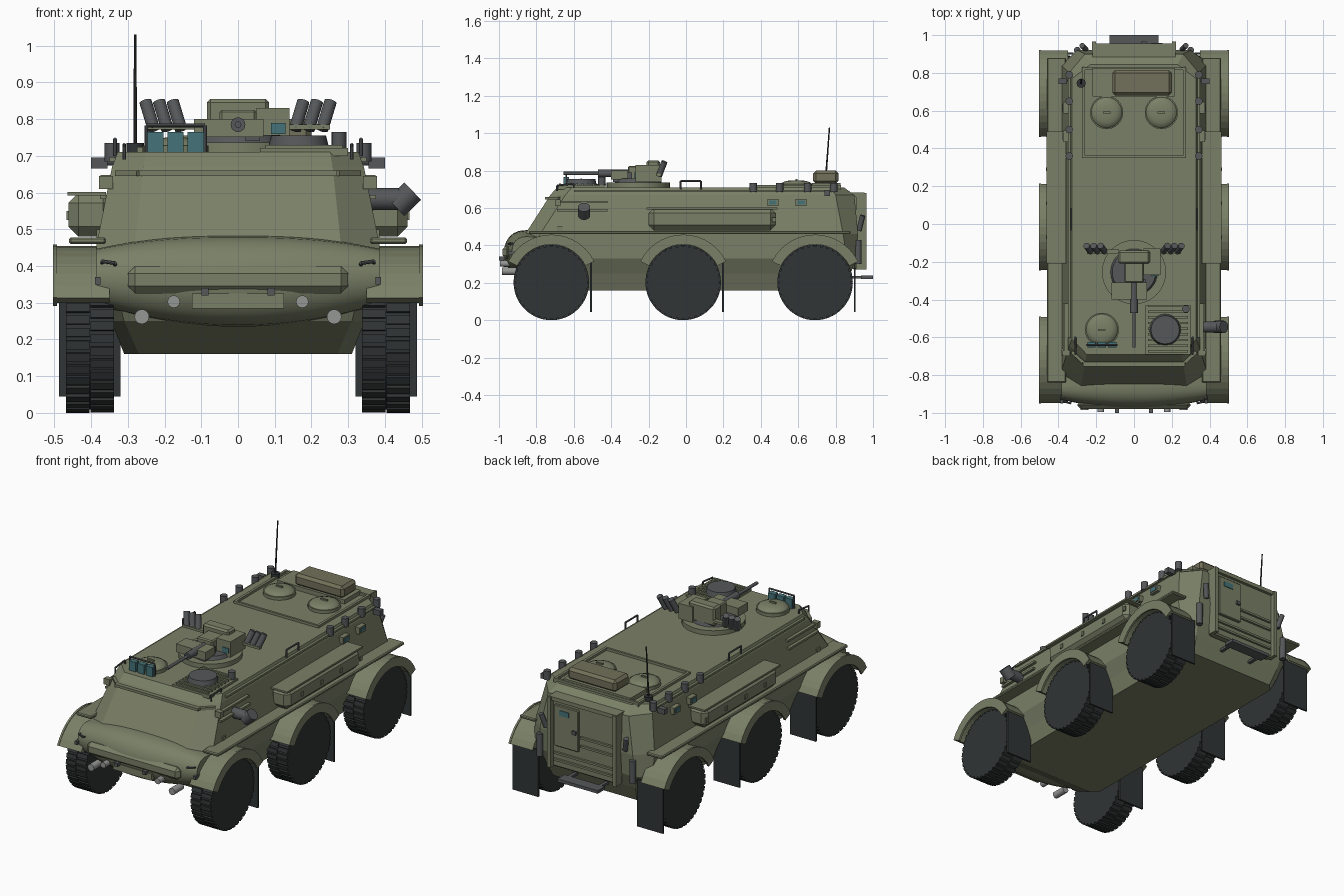
import bpy, bmesh
from math import sin, cos, pi, radians
from mathutils import Vector, Matrix, Euler


def mat(name, c):
    m = bpy.data.materials.new(name)
    m.diffuse_color = (*c, 1)
    return m


OLIVE = mat("olive", (0.195, 0.215, 0.135))
TAN = mat("drab", (0.17, 0.16, 0.10))
RUBBER = mat("rubber", (0.03, 0.035, 0.035))
METAL = mat("metal", (0.09, 0.095, 0.1))
GLASS = mat("glass", (0.06, 0.17, 0.19))
LAMP = mat("lamp", (0.3, 0.31, 0.3))


def finish(name, bm, m, smooth=None, bevel=0):
    bmesh.ops.recalc_face_normals(bm, faces=bm.faces)
    me = bpy.data.meshes.new(name)
    bm.to_mesh(me)
    bm.free()
    ob = bpy.data.objects.new(name, me)
    bpy.context.collection.objects.link(ob)
    me.materials.append(m)
    if smooth:
        bpy.context.view_layer.objects.active = ob
        bpy.ops.object.select_all(action='DESELECT')
        ob.select_set(True)
        bpy.ops.object.shade_smooth_by_angle(angle=radians(smooth))
    if bevel:
        b = ob.modifiers.new("bevel", 'BEVEL')
        b.width = bevel
        b.segments = 1
    return ob


def box(name, x, y, z, m=OLIVE, rot=(0, 0, 0), bevel=0):
    """x, y, z are (min, max) pairs; rot turns the box about its centre"""
    bm = bmesh.new()
    c = [(a[0] + a[1]) / 2 for a in (x, y, z)]
    s = [abs(a[1] - a[0]) for a in (x, y, z)]
    bmesh.ops.create_cube(bm, size=1, matrix=Matrix.LocRotScale(Vector(c), Euler(rot), Vector(s)))
    return finish(name, bm, m, bevel=bevel)


def rod(name, p, q, r, m=METAL, r2=None, n=16):
    p, q = Vector(p), Vector(q)
    bm = bmesh.new()
    M = Matrix.LocRotScale((p + q) / 2, (q - p).to_track_quat('Z', 'Y'), None)
    bmesh.ops.create_cone(bm, cap_ends=True, segments=n, radius1=r, radius2=r if r2 is None else r2,
                          depth=(q - p).length, matrix=M)
    return finish(name, bm, m, smooth=40)


def loft(name, rings, m=OLIVE, smooth=None):
    bm = bmesh.new()
    vs = [[bm.verts.new(p) for p in r] for r in rings]
    n = len(vs[0])
    for a, b in zip(vs, vs[1:]):
        for i in range(n):
            bm.faces.new((a[i], a[(i + 1) % n], b[(i + 1) % n], b[i]))
    bm.faces.new(vs[0])
    bm.faces.new(vs[-1])
    return finish(name, bm, m, smooth)


def octagon(z, xf, x, xr, y0, y1, y2, y3):
    h = [(xf, y0), (x, y1), (x, y2), (xr, y3)]
    return [(a, b, z) for a, b in h] + [(-a, b, z) for a, b in reversed(h)]


def handle(name, p, q, up, r=0.005):
    p, q, up = Vector(p), Vector(q), Vector(up)
    for a, b in ((p, p + up), (p + up, q + up), (q + up, q)):
        rod(name, a, b, r, METAL, n=8)


# armoured hull with clipped corners
loft("hull", [octagon(0.16, 0.27, 0.31, 0.27, -0.70, -0.66, 0.80, 0.84),
              octagon(0.25, 0.31, 0.345, 0.29, -0.86, -0.80, 0.83, 0.88),
              octagon(0.33, 0.33, 0.385, 0.30, -0.90, -0.86, 0.86, 0.91),
              octagon(0.46, 0.28, 0.385, 0.30, -0.86, -0.78, 0.84, 0.92),
              octagon(0.67, 0.258, 0.343, 0.26, -0.725, -0.645, 0.80, 0.90),
              octagon(0.71, 0.25, 0.328, 0.23, -0.69, -0.61, 0.77, 0.845)])

# rounded nose
rings = []
for i in range(17):
    x = -0.385 + 0.77 * i / 16
    t = abs(x) / 0.385
    top, bot, front = 0.482 - 0.035 * t ** 2.5, 0.235 + 0.06 * t * t, -0.975 + 0.045 * t * t
    ring = [(x, -0.72, bot + 0.01), (x, -0.72, top - 0.01)]
    for k in range(13):
        a = pi * k / 12
        ring.append((x, -0.85 + (front + 0.85) * sin(a) ** 0.8, (top + bot) / 2 + (top - bot) / 2 * cos(a)))
    rings.append(ring)
loft("nose", rings, smooth=50)
box("trim_vane", (-0.30, 0.30), (-0.98, -0.935), (0.325, 0.40), bevel=0.02)
box("tow_plate", (-0.125, 0.125), (-0.975, -0.90), (0.285, 0.325))
for s in (-1, 1):
    rod("headlight", (s * 0.262, -0.90, 0.262), (s * 0.262, -0.985, 0.262), 0.02, LAMP)
    rod("fog_light", (s * 0.175, -0.92, 0.303), (s * 0.175, -0.995, 0.303), 0.017, LAMP)
    box("tow_lug", (s * 0.08, s * 0.10), (-1.0, -0.95), (0.32, 0.34), METAL)
    box("marker_lamp", (s * 0.375, s * 0.39), (-0.95, -0.90), (0.35, 0.37), METAL)
    handle("nose_hook", (s * 0.335, -0.92, 0.40), (s * 0.37, -0.91, 0.405), (0, -0.03, 0.008))

# wheels, arches and mud flaps
for s in (-1, 1):
    for y in (-0.72, -0.015, 0.69):
        rod("tyre", (s * 0.338, y, 0.202), (s * 0.468, y, 0.202), 0.193, RUBBER, n=48)
        bm = bmesh.new()
        for k in range(36):
            for j, dx in enumerate((0.37, 0.436)):
                a = 2 * pi * (k + 0.5 * j) / 36
                M = (Matrix.Translation((s * dx, y, 0.202)) @ Matrix.Rotation(a, 4, 'X')
                     @ Matrix.Translation((0, 0, 0.194)) @ Matrix.Diagonal((0.064, 0.024, 0.015, 1)))
                bmesh.ops.create_cube(bm, size=1, matrix=M)
        finish("tread_blocks", bm, RUBBER)
        for nm, r0, r1, x0, x1 in (("wheel_arch", 0.222, 0.253, 0.35, 0.495), ("arch_lip", 0.203, 0.256, 0.493, 0.504)):
            rings = []
            for k in range(15):
                a = radians(26 + 128 * k / 14)
                rings.append([(s * x, y + r * cos(a), 0.202 + r * sin(a))
                              for x, r in ((x0, r0), (x1, r0), (x1, r1), (x0, r1))])
            loft(nm, rings)
        box("mud_flap", (s * 0.32, s * 0.487), (y + 0.207, y + 0.217), (0.045, 0.32), RUBBER)

# things along both sides
for s in (-1, 1):
    box("side_shelf", (s * 0.36, s * 0.46), (-0.84, 0.88), (0.46, 0.478), bevel=0.005)
    box("side_bin", (s * 0.34, s * 0.462), (-0.20, 0.48), (0.48, 0.60), bevel=0.028)
    box("bin_lid", (s * 0.36, s * 0.464), (-0.21, 0.49), (0.592, 0.602))
    for i in range(4):
        box("bin_latch", (s * 0.46, s * 0.467), (-0.08 + i * 0.18, -0.06 + i * 0.18), (0.525, 0.55))
    for z in (0.588, 0.632):
        x = 0.385 - (z - 0.46) * 0.2
        box("side_rail", (s * (x - 0.01), s * (x + 0.017)), (-0.69, -0.42), (z - 0.006, z + 0.006))
    for y in (0.465, 0.615):
        box("vision_block", (s * 0.34, s * 0.375), (y - 0.03, y + 0.03), (0.61, 0.648))
        box("vision_glass", (s * 0.37, s * 0.379), (y - 0.02, y + 0.02), (0.618, 0.64), GLASS)
    box("front_periscope", (s * 0.34, s * 0.378), (-0.70, -0.67), (0.61, 0.645))
    for y in (0.36, 0.50, 0.65, 0.79):
        rod("roof_cap", (s * 0.343, y, 0.685), (s * 0.343, y, 0.735), 0.02, METAL, n=12)
    handle("grab_handle", (s * 0.335, -0.03, 0.70), (s * 0.335, 0.08, 0.70), (0, 0, 0.045))
    handle("grab_handle", (s * 0.31, -0.69, 0.69), (s * 0.31, -0.60, 0.70), (0, 0, 0.03))
    box("rear_lamp", (s * 0.355, s * 0.40), (0.74, 0.77), (0.665, 0.695), METAL)
    rod("lamp_arm", (s * 0.31, 0.76, 0.68), (s * 0.37, 0.76, 0.68), 0.006, METAL, n=8)
    box("front_marker", (s * 0.355, s * 0.385), (-0.69, -0.66), (0.465, 0.50))
    box("bow_rail", (s * 0.335, s * 0.35), (-0.60, 0.80), (0.685, 0.697))
    rod("rear_post", (s * 0.30, 0.92, 0.30), (s * 0.30, 0.92, 0.43), 0.018, METAL)
    rod("rear_lifting_bar", (s * 0.255, 0.925, 0.48), (s * 0.275, 0.945, 0.56), 0.014, METAL)

# exhaust on the right
rod("exhaust_pipe", (0.35, -0.545, 0.582), (0.445, -0.545, 0.582), 0.03)
rod("exhaust_tip", (0.43, -0.545, 0.56), (0.476, -0.545, 0.604), 0.033)

# front plate splash bar
box("splash_bar", (-0.27, 0.27), (-0.755, -0.72), (0.645, 0.66))
for s in (-1, 1):
    box("splash_bar_end", (s * 0.255, s * 0.335), (-0.715, -0.685), (0.645, 0.66), rot=(0, 0, s * 0.75))

# driver hatch with periscopes
def dome_hatch(name, x, y, r, h):
    rod(name + "_ring", (x, y, 0.705), (x, y, 0.728), r, OLIVE, n=32)
    rings = [[(x + r * .94 * f * cos(a * pi / 16), y + r * .94 * f * sin(a * pi / 16), 0.726 + h * g)
              for a in range(32)] for f, g in ((1, 0), (0.9, 0.5), (0.65, 0.85), (0.3, 1))]
    loft(name, rings, smooth=50)
    box(name + "_grip", (x - 0.02, x + 0.02), (y - 0.005, y + 0.005), (0.726 + h * 0.9, 0.73 + h + 0.004))


dome_hatch("driver_hatch", -0.17, -0.56, 0.09, 0.024)
for x in (-0.225, -0.17, -0.115):
    box("driver_periscope", (x - 0.022, x + 0.022), (-0.655, -0.625), (0.71, 0.765), GLASS)
handle("driver_guard", (-0.25, -0.64, 0.71), (-0.09, -0.64, 0.71), (0, 0, 0.073))

# engine deck with fan and slats
box("engine_deck", (0.06, 0.30), (-0.69, -0.43), (0.70, 0.722))
for i in range(9):
    y = -0.68 + i * 0.03
    box("deck_slat", (0.075, 0.285), (y, y + 0.012), (0.72, 0.73))
rod("fan_cover", (0.165, -0.56, 0.715), (0.165, -0.56, 0.755), 0.085, METAL, 0.075, n=24)
rod("filler_cap", (0.275, -0.45, 0.71), (0.275, -0.45, 0.765), 0.02, METAL)

# gun station
rod("turret_ring", (0, -0.255, 0.70), (0, -0.255, 0.737), 0.17, OLIVE, n=32)
rod("turret_base", (0, -0.255, 0.735), (0, -0.255, 0.757), 0.125, METAL, 0.115, n=32)
box("gun_shield", (-0.085, 0.085), (-0.21, -0.14), (0.745, 0.855), bevel=0.01)
box("gun_body", (-0.05, 0.05), (-0.31, -0.19), (0.75, 0.825), bevel=0.006)
box("gun_cradle", (-0.12, 0.07), (-0.40, -0.31), (0.752, 0.80))
box("sight_box", (0.05, 0.14), (-0.27, -0.13), (0.74, 0.83))
box("sight_glass", (0.09, 0.13), (-0.275, -0.265), (0.76, 0.79), GLASS)
box("ammo_box", (0.02, 0.06), (-0.39, -0.29), (0.74, 0.79), METAL)
rod("gun_jacket", (0, -0.30, 0.785), (0, -0.47, 0.785), 0.02)
rod("gun_barrel", (0, -0.45, 0.785), (0, -0.655, 0.785), 0.009)
for s in (-1, 1):
    box("launcher_bracket", (s * 0.08, s * 0.25), (-0.16, -0.135), (0.772, 0.786))
    for x in (0.16, 0.197, 0.234):
        rod("smoke_launcher", (s * (x - 0.005), -0.145, 0.772), (s * (x + 0.018) - 0.0, -0.115, 0.848), 0.017)

# rear roof hatch panel
for s in (-1, 1):
    box("roof_frame_side", (s * 0.26, s * 0.275), (0.35, 0.83), (0.70, 0.724))
    dome_hatch("crew_hatch", s * 0.145, 0.59, 0.088, 0.022)
for y in (0.35, 0.815):
    box("roof_frame_end", (-0.275, 0.275), (y, y + 0.013), (0.70, 0.724))
box("stowage_tray", (-0.22, 0.215), (0.675, 0.825), (0.70, 0.735))
box("stowage_box", (-0.115, 0.20), (0.68, 0.815), (0.73, 0.80), TAN, bevel=0.015)
rod("antenna_base", (-0.28, 0.745, 0.70), (-0.28, 0.745, 0.735), 0.024, RUBBER)
rod("antenna", (-0.28, 0.745, 0.73), (-0.28, 0.767, 1.03), 0.005, RUBBER, 0.0035, n=8)

# rear ramp, door and step
box("rear_ramp", (-0.21, 0.21), (0.89, 0.938), (0.27, 0.68), bevel=0.008)
for s in (-1, 1):
    box("ramp_edge", (s * 0.20, s * 0.222), (0.91, 0.965), (0.27, 0.68))
box("ramp_hood", (-0.22, 0.22), (0.88, 0.955), (0.66, 0.682))
box("rear_door", (0.03, 0.185), (0.93, 0.953), (0.40, 0.64), bevel=0.004)
box("door_window", (0.09, 0.15), (0.95, 0.957), (0.585, 0.615), GLASS)
box("door_handle", (0.04, 0.065), (0.95, 0.965), (0.50, 0.52), METAL)
for z in (0.31, 0.35, 0.43, 0.48):
    box("ramp_rib", (-0.19, 0.02 if z > 0.4 else 0.19), (0.93, 0.95), (z, z + 0.012))
box("rear_step", (-0.13, 0.13), (0.935, 1.0), (0.22, 0.238), METAL)
for s in (-1, 1):
    box("step_bracket", (s * 0.09, s * 0.11), (0.86, 0.95), (0.222, 0.236), METAL)
